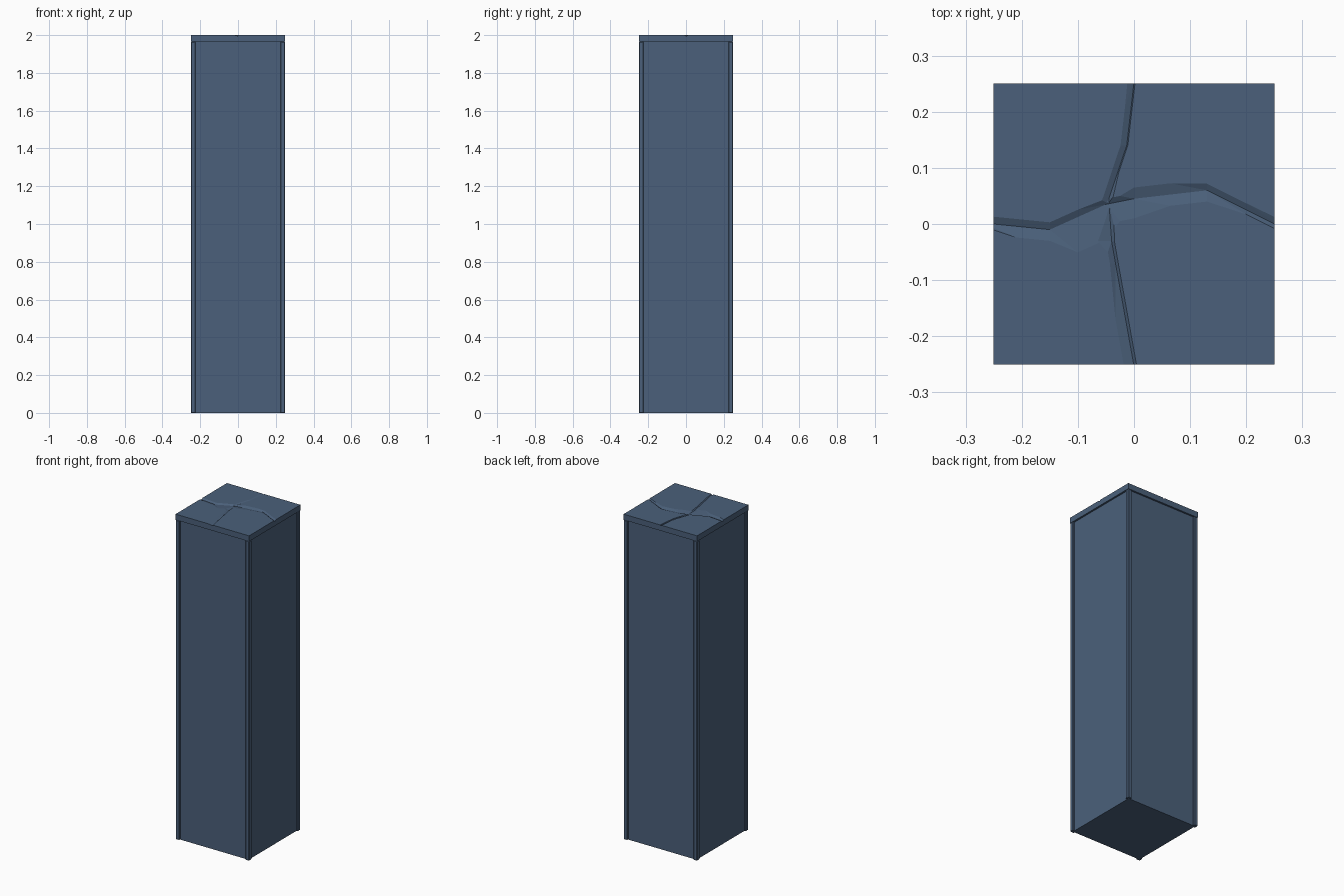
import bpy, bmesh

if "Cube" in bpy.data.objects:
    bpy.data.objects.remove(bpy.data.objects["Cube"])

mat = bpy.data.materials.new("slate blue")
mat.diffuse_color = (0.07, 0.118, 0.197, 1)
mat.use_nodes = True
mat.node_tree.nodes["Principled BSDF"].inputs["Base Color"].default_value = mat.diffuse_color


def finish(bm, name):
    bmesh.ops.recalc_face_normals(bm, faces=bm.faces)
    me = bpy.data.meshes.new(name)
    bm.to_mesh(me)
    bm.free()
    me.materials.append(mat)
    ob = bpy.data.objects.new(name, me)
    bpy.context.collection.objects.link(ob)
    return ob


def box(name, x0, x1, y0, y1, z0, z1, bevel=0.0):
    bm = bmesh.new()
    bmesh.ops.create_cube(bm, size=1)
    for v in bm.verts:
        v.co = (x1 if v.co.x > 0 else x0, y1 if v.co.y > 0 else y0, z1 if v.co.z > 0 else z0)
    if bevel:
        bmesh.ops.bevel(bm, geom=bm.edges[:], offset=bevel, segments=1, affect='EDGES')
    return finish(bm, name)


def crack_cutter(name, rows, depth):
    """V groove: each row is (left, centre, right) points on the top surface."""
    bm = bmesh.new()
    rings = []
    for l, c, r in rows:
        up = [(2 * p[0] - c[0], 2 * p[1] - c[1], 2 + depth) for p in (l, r)]
        rings.append([bm.verts.new(p) for p in (up[0], (c[0], c[1], 2 - depth), up[1])])
    for a, b in zip(rings, rings[1:]):
        for i in range(3):
            j = (i + 1) % 3
            bm.faces.new((a[i], a[j], b[j]))
            bm.faces.new((a[i], b[j], b[i]))
    bm.faces.new(rings[0])
    bm.faces.new(rings[-1])
    ob = finish(bm, name)
    ob.hide_render = True
    return ob


H, P, Z = 0.25, 0.025, 1.965

# recessed panel core and four corner posts
box("panel_core", -0.239, 0.239, -0.239, 0.239, 0, Z)
for sx in (-1, 1):
    for sy in (-1, 1):
        xs = sorted((sx * H, sx * (H - P)))
        ys = sorted((sy * H, sy * (H - P)))
        box("corner_post", *xs, *ys, 0, Z, 0.003)

# top slab
cap = box("top_slab", -H, H, -H, H, Z, 2)

# cracks across the slab: (x, centre y, upper y, lower y)
cross = [(-0.27, 0.002, 0.015, -0.004), (-0.15, -0.01, 0.003, -0.03), (-0.05, 0.035, 0.045, -0.028),
         (0.0, 0.045, 0.065, 0.01), (0.13, 0.06, 0.072, 0.04), (0.27, -0.01, 0.003, -0.018)]
# crack running front to back: (y, centre x, left x, right x)
along = [(-0.27, 0.003, -0.015, 0.008), (-0.07, -0.033, -0.043, -0.028), (-0.03, -0.04, -0.066, -0.035),
         (0.045, -0.045, -0.056, -0.038), (0.14, -0.013, -0.024, -0.011), (0.27, 0.002, -0.01, 0.004)]
cutters = [
    crack_cutter("cross_crack_cutter", [((x, u), (x, c), (x, w)) for x, c, u, w in cross], 0.006),
    crack_cutter("long_crack_cutter", [((l, y), (c, y), (r, y)) for y, c, l, r in along], 0.005),
]
bpy.context.view_layer.objects.active = cap
for c in cutters:
    m = cap.modifiers.new("crack", 'BOOLEAN')
    m.operation = 'DIFFERENCE'
    m.solver = 'EXACT'
    m.object = c
    bpy.ops.object.modifier_apply(modifier=m.name)
for c in cutters:
    bpy.data.objects.remove(c)
